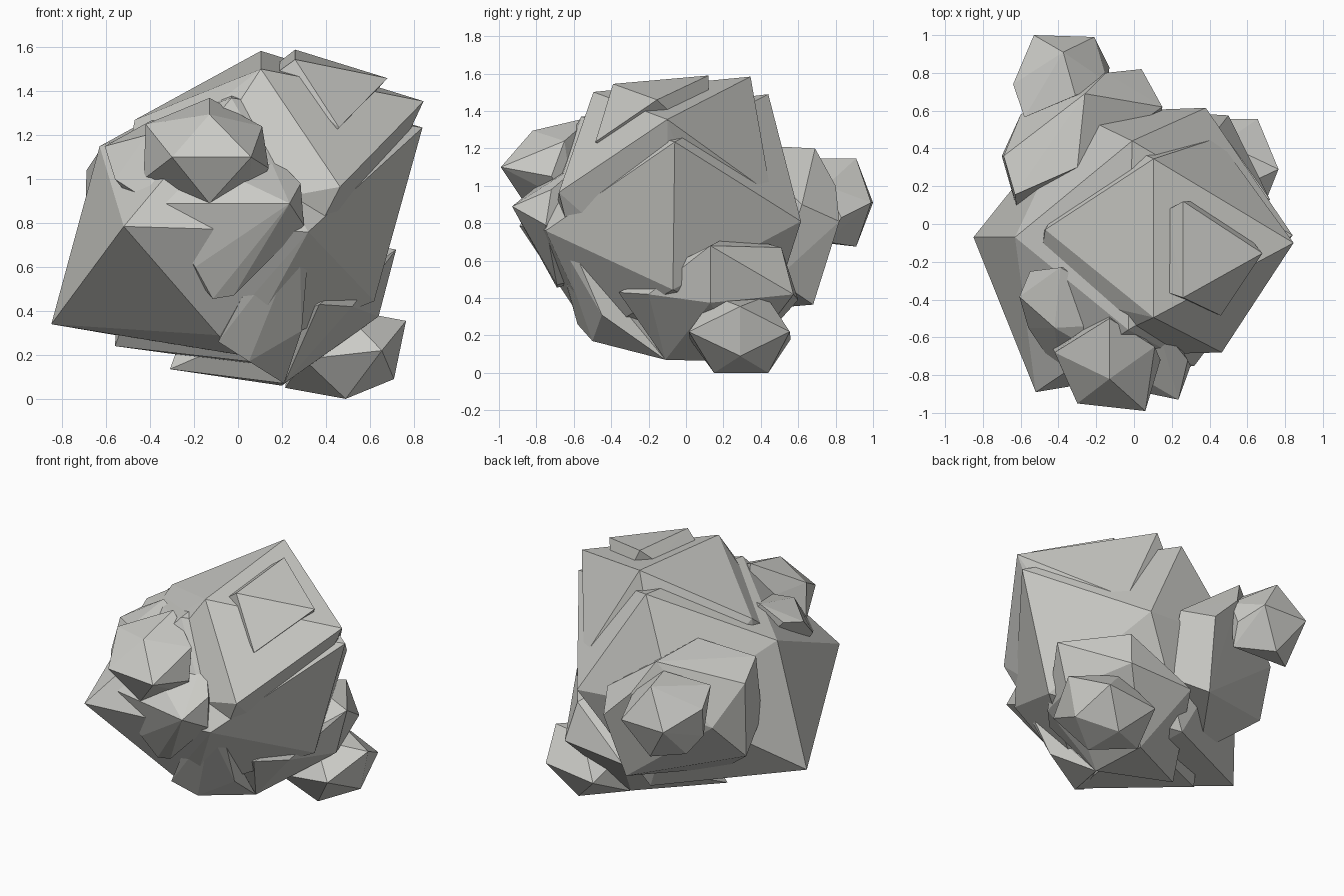
import bpy, bmesh

stone = bpy.data.materials.new("warm_grey_stone")
stone.diffuse_color = (0.6, 0.6, 0.57, 1)


def chunk(name, corners):
    """Flat-faced convex stone spanning the given corners."""
    bm = bmesh.new()
    for c in corners:
        bm.verts.new(c)
    bmesh.ops.convex_hull(bm, input=bm.verts[:])
    loose = [v for v in bm.verts if not v.link_faces]
    bmesh.ops.delete(bm, geom=loose, context='VERTS')
    bmesh.ops.recalc_face_normals(bm, faces=bm.faces[:])
    mesh = bpy.data.meshes.new(name)
    bm.to_mesh(mesh)
    bm.free()
    mesh.materials.append(stone)
    obj = bpy.data.objects.new(name, mesh)
    bpy.context.collection.objects.link(obj)
    return obj


# Large base boulder: twelve-cornered, slightly irregular
chunk("base_boulder", [
    (-.85, -.07, .34), (-.52, -.89, .785), (.01, -.49, .20), (.84, -.06, 1.235),
    (.38, .615, .81), (-.01, .44, 1.49), (.62, -.07, .445), (-.63, -.07, 1.15),
    (.32, -.75, .76), (-.32, .59, .86), (-.03, -.56, 1.37), (-.03, .42, .20),
    (-.09, -.56, .29)])

# Second large boulder, shifted up and right so its ledges overlap the base
chunk("upper_boulder", [
    (.104, .345, 1.584), (.104, -.495, 1.502), (.845, -.10, 1.355),
    (.44, .455, .955), (.465, -.68, .965), (-.47, -.03, 1.27),
    (-.56, -.10, .24), (.05, -.48, .17), (.18, .30, .14),
    (-.34, -.70, .82), (-.52, -.35, 1.02), (-.18, .48, .68), (.42, -.10, .45)])

# Raised slab on the top
chunk("top_slab", [
    (.26, .12, 1.59), (.26, -.39, 1.545), (.68, -.155, 1.46),
    (.46, -.485, 1.235), (.17, .07, 1.52), (.17, -.36, 1.48),
    (.45, .12, 1.2), (.1, -.1, .9)])

# Front shoulder and the round stone on it
chunk("front_shoulder", [
    (.235, -.93, .89), (-.39, -.80, .89), (.285, -.72, .98), (.30, -.75, .79),
    (-.195, -.75, .60), (-.115, -.69, .455), (-.02, -.69, .47),
    (-.607, -.385, 1.15), (-.55, -.25, 1.18), (-.39, -.23, 1.27),
    (-.42, -.55, 1.20), (.12, -.52, 1.15), (-.56, -.55, 1.0), (0, -.2, .6)])
chunk("front_round_stone", [
    (-.13, -.82, 1.295), (.06, -.99, 1.10), (-.30, -.95, 1.10), (-.13, -.50, 1.37),
    (-.42, -.68, 1.25), (.11, -.65, 1.24), (-.13, -.85, .89), (-.43, -.66, 1.0),
    (.14, -.72, 1.05), (-.30, -.60, .93), (.05, -.60, .90), (-.13, -.45, 1.1)])

# Slanted ridge below the shoulder
chunk("front_ridge", [
    (-.09, -.58, .26), (.05, -.50, .17), (.29, -.45, .31), (.32, -.60, .66),
    (.18, -.72, .76), (.28, -.70, .74), (.21, -.11, .07), (0, -.2, .5)])

# Back shoulder and its round stone
chunk("back_shoulder", [
    (.04, .82, .81), (-.15, .80, 1.0), (-.26, .69, 1.20), (.15, .62, .90),
    (-.69, .36, 1.04), (-.63, .155, 1.13), (-.30, .30, 1.22), (-.03, .68, .365),
    (-.70, .36, .555), (.13, .48, .50), (-.60, .58, .80), (-.62, .08, .70),
    (-.40, .15, .32)])
chunk("back_round_stone", [
    (-.375, .91, 1.147), (-.21, .99, .91), (-.53, 1.0, .91), (-.13, .83, .83),
    (-.64, .74, 1.0), (-.58, .565, 1.08), (-.31, .68, 1.147), (-.37, .91, .675),
    (-.16, .75, .70), (-.55, .78, .69), (-.62, .70, .80), (-.14, .75, 1.0)])

# Lower right shoulder and its round stone
chunk("right_shoulder", [
    (.35, .25, .74), (.72, .13, .68), (.45, .51, .67), (.50, .575, .42),
    (.64, .13, .375), (.37, -.36, .43), (.52, -.20, .42), (.57, -.03, .55),
    (-.31, .0, .135), (.21, -.11, .07), (.20, .30, .06), (.05, .60, .39),
    (-.2, .13, .44)])
chunk("right_round_stone", [
    (.765, .29, .355), (.71, .29, .09), (.655, .015, .22), (.655, .555, .22),
    (.49, .15, .0), (.49, .44, .0), (.215, .29, .05), (.25, .29, .31),
    (.30, .56, .18), (.30, .02, .18), (.47, .43, .41), (.47, .15, .41)])
